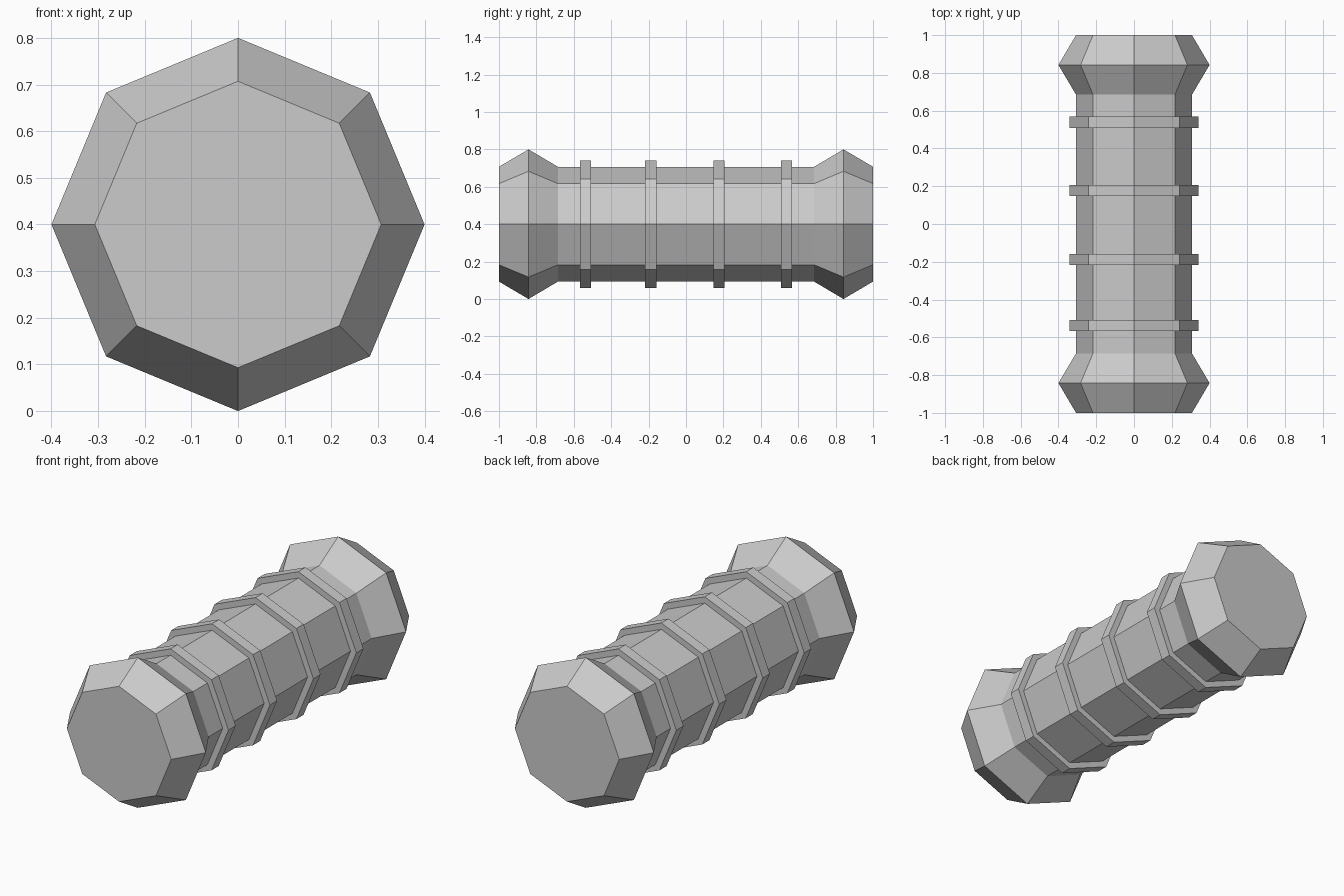
import bpy, bmesh
from math import cos, sin, pi

if "Cube" in bpy.data.objects:
    bpy.data.objects.remove(bpy.data.objects["Cube"])

SIDES = 8
AXIS_Z = 0.40


def lathe(name, profile):
    """Closed octagonal solid along y from (y, radius) pairs."""
    bm = bmesh.new()
    rings = [[bm.verts.new((r * cos(2 * pi * i / SIDES), y, AXIS_Z + r * sin(2 * pi * i / SIDES)))
              for i in range(SIDES)] for y, r in profile]
    for a, b in zip(rings, rings[1:]):
        for i in range(SIDES):
            j = (i + 1) % SIDES
            bm.faces.new((a[i], a[j], b[j], b[i]))
    bm.faces.new(rings[0])
    bm.faces.new(rings[-1])
    bmesh.ops.recalc_face_normals(bm, faces=bm.faces)
    mesh = bpy.data.meshes.new(name)
    bm.to_mesh(mesh)
    bm.free()
    obj = bpy.data.objects.new(name, mesh)
    bpy.context.collection.objects.link(obj)
    return obj


# Shaft with a flared knob at each end
half = [(-1.0, 0.307), (-0.842, 0.40), (-0.685, 0.307)]
lathe("handle_body", half + [(-y, r) for y, r in reversed(half)])

# Raised grip bands
for n, y in enumerate((-0.537, -0.188, 0.177, 0.538)):
    # Open-centred collar: closed loop of inner and outer rims
    w, inner, outer = 0.03, 0.307, 0.341
    lathe(f"grip_band_{n + 1}", [(y - w, inner), (y - w, outer), (y + w, outer), (y + w, inner)])
